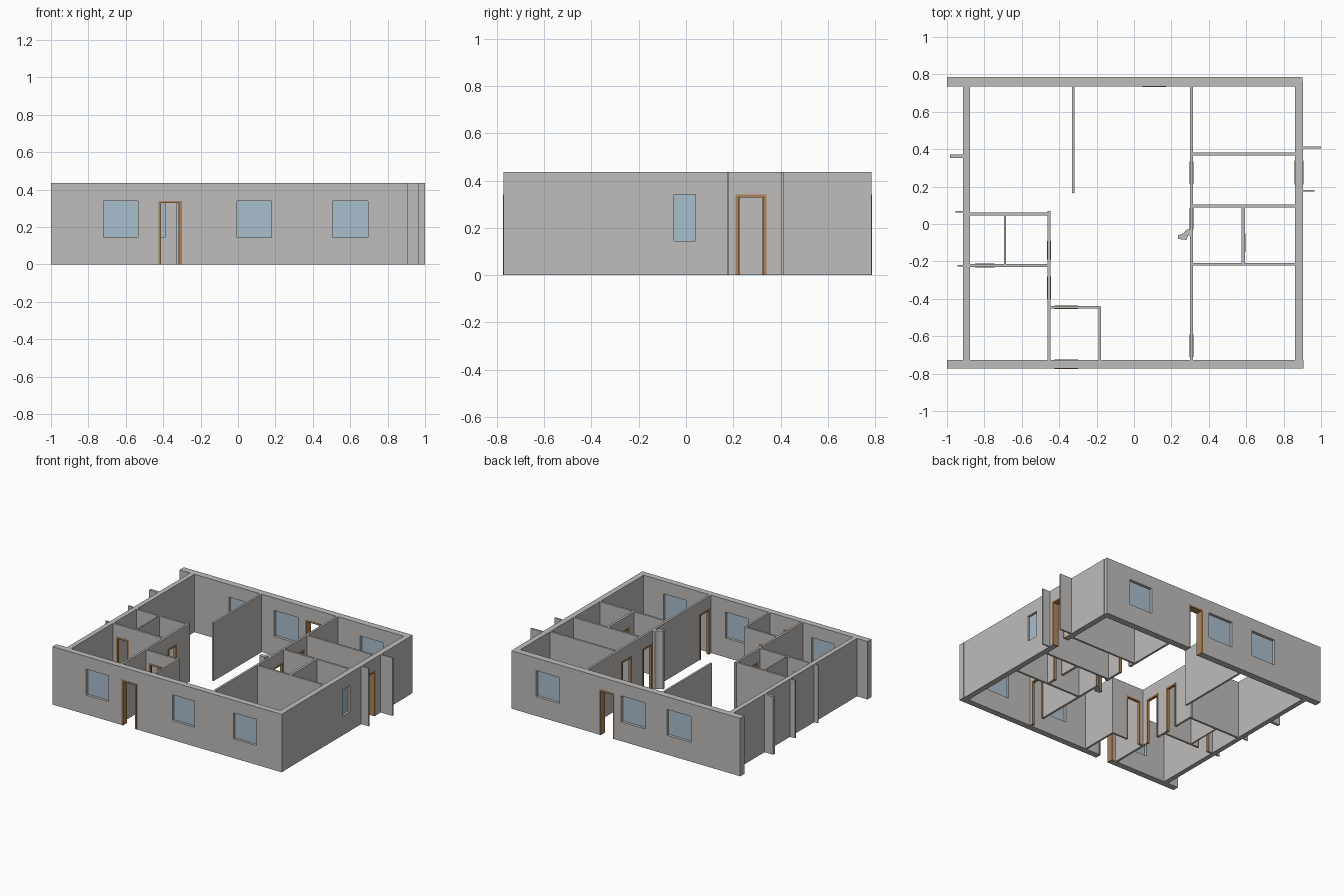
import bpy, bmesh
from mathutils import Matrix

cube = bpy.data.objects.get("Cube")
if cube:
    bpy.data.objects.remove(cube, do_unlink=True)

HEIGHT, HEAD, SILL = 0.435, 0.34, 0.145
TRIM = 0.012


def material(name, color):
    mat = bpy.data.materials.new(name)
    mat.use_nodes = True
    mat.diffuse_color = (*color, 1)
    mat.node_tree.nodes["Principled BSDF"].inputs["Base Color"].default_value = (*color, 1)
    return mat


plaster = material("grey plaster", (0.52, 0.51, 0.495))
glass = material("pale blue glass", (0.4, 0.52, 0.62))
wood = material("brown wood", (0.42, 0.23, 0.1))


def finish(name, bm, mat):
    bmesh.ops.recalc_face_normals(bm, faces=bm.faces)
    mesh = bpy.data.meshes.new(name)
    bm.to_mesh(mesh)
    bm.free()
    mesh.materials.append(mat)
    obj = bpy.data.objects.new(name, mesh)
    bpy.context.scene.collection.objects.link(obj)
    return obj


def slab(name, axis, pos, start, end, thick, mat, holes=(), top=HEIGHT, bottom=0):
    """Upright slab along an axis, with (start, end, bottom, top) holes left open."""
    us = sorted({start, end, *[u for h in holes for u in h[:2]]})
    zs = sorted({bottom, top, *[z for h in holes for z in h[2:]]})
    bm = bmesh.new()

    def point(u, z):
        side = pos - thick / 2
        return bm.verts.new((u, side, z) if axis == "x" else (side, u, z))

    for u0, u1 in zip(us, us[1:]):
        for z0, z1 in zip(zs, zs[1:]):
            u, z = (u0 + u1) / 2, (z0 + z1) / 2
            if not any(h[0] < u < h[1] and h[2] < z < h[3] for h in holes):
                bm.faces.new([point(u0, z0), point(u1, z0), point(u1, z1), point(u0, z1)])
    bmesh.ops.remove_doubles(bm, verts=bm.verts, dist=0.0001)
    new = bmesh.ops.extrude_face_region(bm, geom=bm.faces[:])["geom"]
    moved = [v for v in new if isinstance(v, bmesh.types.BMVert)]
    offset = (0, thick, 0) if axis == "x" else (thick, 0, 0)
    bmesh.ops.translate(bm, verts=moved, vec=offset)
    bmesh.ops.dissolve_limit(bm, angle_limit=0.01, verts=bm.verts, edges=bm.edges)
    return finish(name, bm, mat)


def wall(name, axis, pos, start, end, thick=0.015, doors=(), windows=()):
    holes = [(a, b, 0, HEAD) for a, b in doors] + [(a, b, SILL, HEAD) for a, b in windows]
    slab(name + "_wall", axis, pos, start, end, thick, plaster, holes)
    # Wooden lining around each doorway
    for a, b in doors:
        slab(name + "_door_frame", axis, pos, a, b, thick + 0.004, wood,
             [(a + TRIM, b - TRIM, 0, HEAD - TRIM)], top=HEAD)
    # Pane set in the middle of each window opening
    for a, b in windows:
        slab(name + "_window_pane", axis, pos, a, b, 0.008, glass, top=HEAD, bottom=SILL)


# Outer walls
wall("front", "x", -0.75, -1, 0.905, 0.046, [(-0.425, -0.3)],
     [(-0.72, -0.535), (-0.005, 0.18), (0.505, 0.695)])
wall("back", "x", 0.76, -1, 0.9, 0.05, [(0.045, 0.17)],
     [(-0.59, -0.39), (-0.215, -0.01), (0.5, 0.695)])
wall("west", "y", -0.895, -0.75, 0.76, 0.036)
wall("east", "y", 0.882, -0.75, 0.76, 0.042, [(0.21, 0.34)], [(-0.05, 0.04)])

# Long inner walls
wall("living_room_divider", "y", -0.325, 0.165, 0.75)
wall("east_hall", "y", 0.308, -0.74, 0.75, 0.016,
     [(-0.71, -0.59), (-0.03, 0.085), (0.215, 0.335)])
wall("west_hall", "y", -0.455, -0.74, 0.07, 0.016,
     [(-0.4, -0.28), (-0.19, -0.09)])

# Cross walls of the east rooms
wall("northeast_room", "x", 0.375, 0.308, 0.87)
wall("east_bath_north", "x", 0.097, 0.308, 0.87)
wall("east_bath_south", "x", -0.215, 0.308, 0.87)
wall("east_bath_divider", "y", 0.585, -0.215, 0.097, 0.018, [(-0.15, -0.05)])

# Cross walls of the west rooms
wall("west_bath_north", "x", 0.053, -0.89, -0.45)
wall("west_bath_south", "x", -0.222, -0.89, -0.45, 0.015, [(-0.85, -0.745)])
wall("west_bath_divider", "y", -0.69, -0.222, 0.053, 0.01)

# Entrance lobby
wall("lobby_north", "x", -0.445, -0.455, -0.178, 0.014, [(-0.425, -0.3)])
wall("lobby_east", "y", -0.184, -0.74, -0.445, 0.014)

# Short fins sticking out of the outer walls
wall("west_fin_north", "x", 0.362, -0.985, -0.9, 0.02)
wall("west_fin_middle", "x", 0.065, -0.955, -0.9, 0.008)
wall("west_fin_south", "x", -0.223, -0.943, -0.9, 0.01)
wall("east_fin_north", "x", 0.409, 0.89, 1, 0.012)
wall("east_fin_south", "x", 0.178, 0.89, 0.965, 0.01)

# Hooked wall end in the hall
bm = bmesh.new()
outline = [(0.31, -0.07), (0.29, -0.06), (0.28, -0.085), (0.235, -0.08),
           (0.235, -0.06), (0.265, -0.05), (0.28, -0.03), (0.31, -0.03)]
bm.faces.new([bm.verts.new((x, y, 0)) for x, y in outline])
top = bmesh.ops.extrude_face_region(bm, geom=bm.faces[:])["geom"]
bmesh.ops.transform(bm, matrix=Matrix.Translation((0, 0, HEIGHT)),
                    verts=[v for v in top if isinstance(v, bmesh.types.BMVert)])
finish("hall_nib", bm, plaster)
